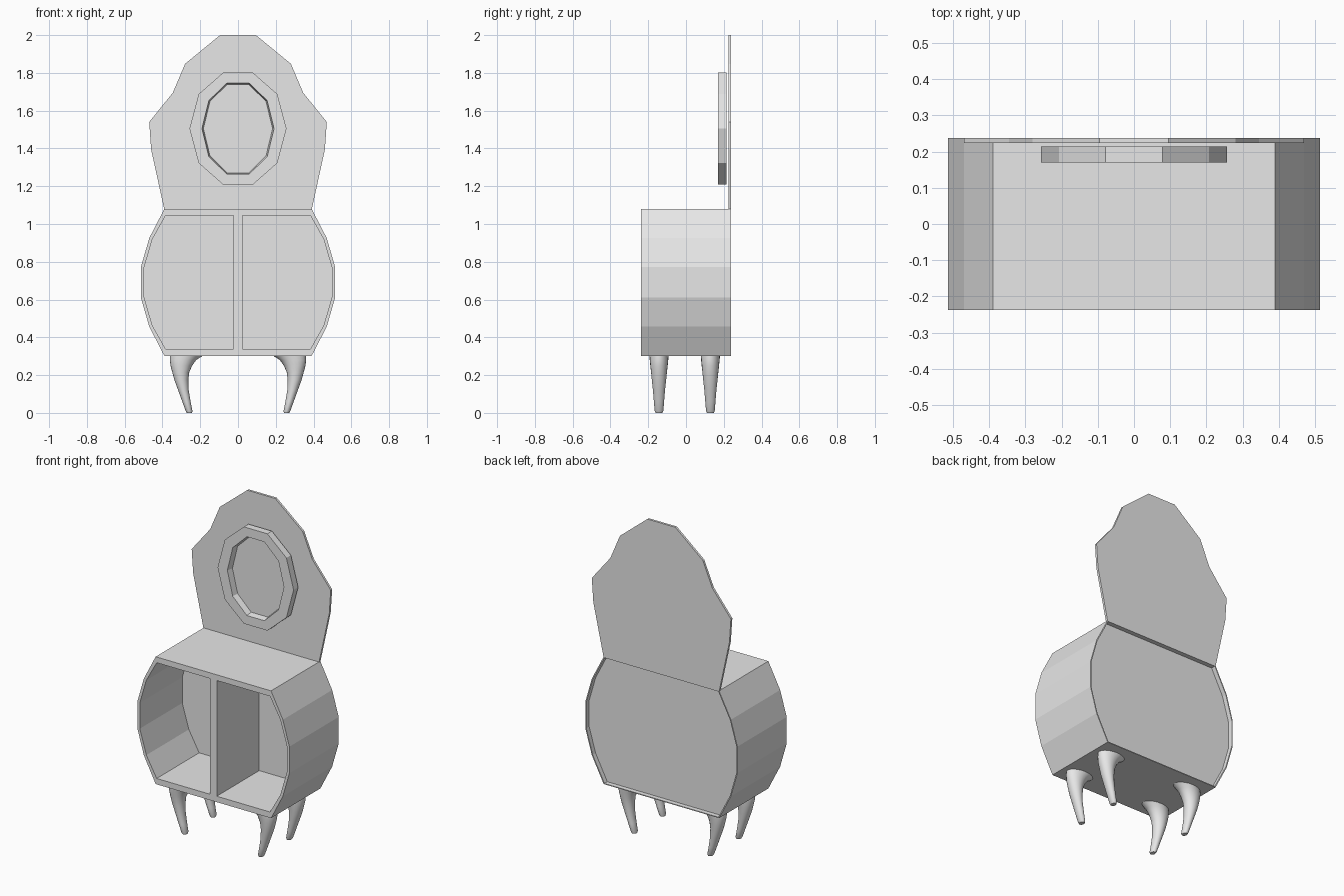
import bpy, bmesh, math

if "Cube" in bpy.data.objects:
    bpy.data.objects.remove(bpy.data.objects["Cube"])

grey = bpy.data.materials.new("plain grey")
grey.diffuse_color = (0.8, 0.8, 0.8, 1)
grey.use_nodes = True
grey.node_tree.nodes["Principled BSDF"].inputs["Base Color"].default_value = grey.diffuse_color


def loft(name, loops, ring=False, smooth=False):
    """Skin a chain of equal-length loops; cap the ends, or close into a ring."""
    bm = bmesh.new()
    rows = [[bm.verts.new(p) for p in loop] for loop in loops]
    n = len(rows[0])
    pairs = list(zip(rows, rows[1:]))
    if ring:
        pairs.append((rows[-1], rows[0]))
    else:
        bm.faces.new(rows[0])
        bm.faces.new(rows[-1])
    for a, b in pairs:
        for i in range(n):
            j = (i + 1) % n
            bm.faces.new((a[i], a[j], b[j], b[i]))
    bmesh.ops.recalc_face_normals(bm, faces=bm.faces)
    me = bpy.data.meshes.new(name)
    bm.to_mesh(me)
    bm.free()
    me.materials.append(grey)
    ob = bpy.data.objects.new(name, me)
    bpy.context.collection.objects.link(ob)
    if smooth:
        bpy.ops.object.select_all(action='DESELECT')
        ob.select_set(True)
        bpy.context.view_layer.objects.active = ob
        bpy.ops.object.shade_smooth_by_angle(angle=math.radians(40))
    return ob


def mirrored(half):
    """Full outline from its right half, listed top to bottom."""
    return half + [(-x, z) for x, z in reversed(half)]


def at_y(outline, y):
    return [(x, y, z) for x, z in outline]


def decagon(rx, rz, y, zc=1.505):
    return [(rx * math.cos(i * math.pi / 5), y, zc + rz * math.sin(i * math.pi / 5))
            for i in range(10)]


# Cabinet: bulging open-fronted shell with a slightly recessed back panel
outer = mirrored([(.39, 1.08), (.47, .925), (.514, .772),
                  (.514, .61), (.47, .457), (.39, .302)])
inner = mirrored([(.383, 1.045), (.453, .92), (.497, .77),
                  (.497, .612), (.453, .462), (.383, .338)])
rim = [(x * .987, .691 + (z - .691) * .987) for x, z in outer]
loft("cabinet", [at_y(rim, .21), at_y(rim, .238), at_y(outer, .238),
                 at_y(outer, -.238), at_y(inner, -.238), at_y(inner, .172)])

# Upright divider between the two compartments
bar = mirrored([(.023, 1.045), (.023, .338)])
loft("divider", [at_y(bar, -.238), at_y(bar, .172)])

# Tall shaped back board
board = mirrored([(.095, 2.0), (.28, 1.848), (.345, 1.695),
                  (.47, 1.54), (.46, 1.395), (.39, 1.075)])
loft("back_board", [at_y(board, .224), at_y(board, .238)])

# Ten-sided mirror frame and its glass
loft("mirror_frame", [decagon(.257, .311, .170), decagon(.257, .311, .214),
                      decagon(.182, .245, .214), decagon(.191, .253, .170)], ring=True)
loft("mirror_glass", [decagon(.186, .249, .208), decagon(.186, .249, .213)])

# Curved tapering legs: (z, centre x, half width x, half width y)
sections = [(.304, .272, .088, .051), (.28, .291, .070, .049), (.25, .300, .057, .046),
            (.215, .303, .045, .042), (.175, .300, .037, .038), (.12, .289, .028, .032),
            (.06, .273, .022, .027), (.01, .259, .018, .023), (0, .257, .014, .018)]
for row, yc in (("front", -.143), ("back", .129)):
    for side, s in (("right", 1), ("left", -1)):
        loops = []
        for z, xc, rx, ry in sections:
            loops.append([(s * (xc + rx * math.cos(k * math.pi / 10)),
                           yc + ry * math.sin(k * math.pi / 10), z) for k in range(20)])
        loft(f"{row}_{side}_leg", loops, smooth=True)
